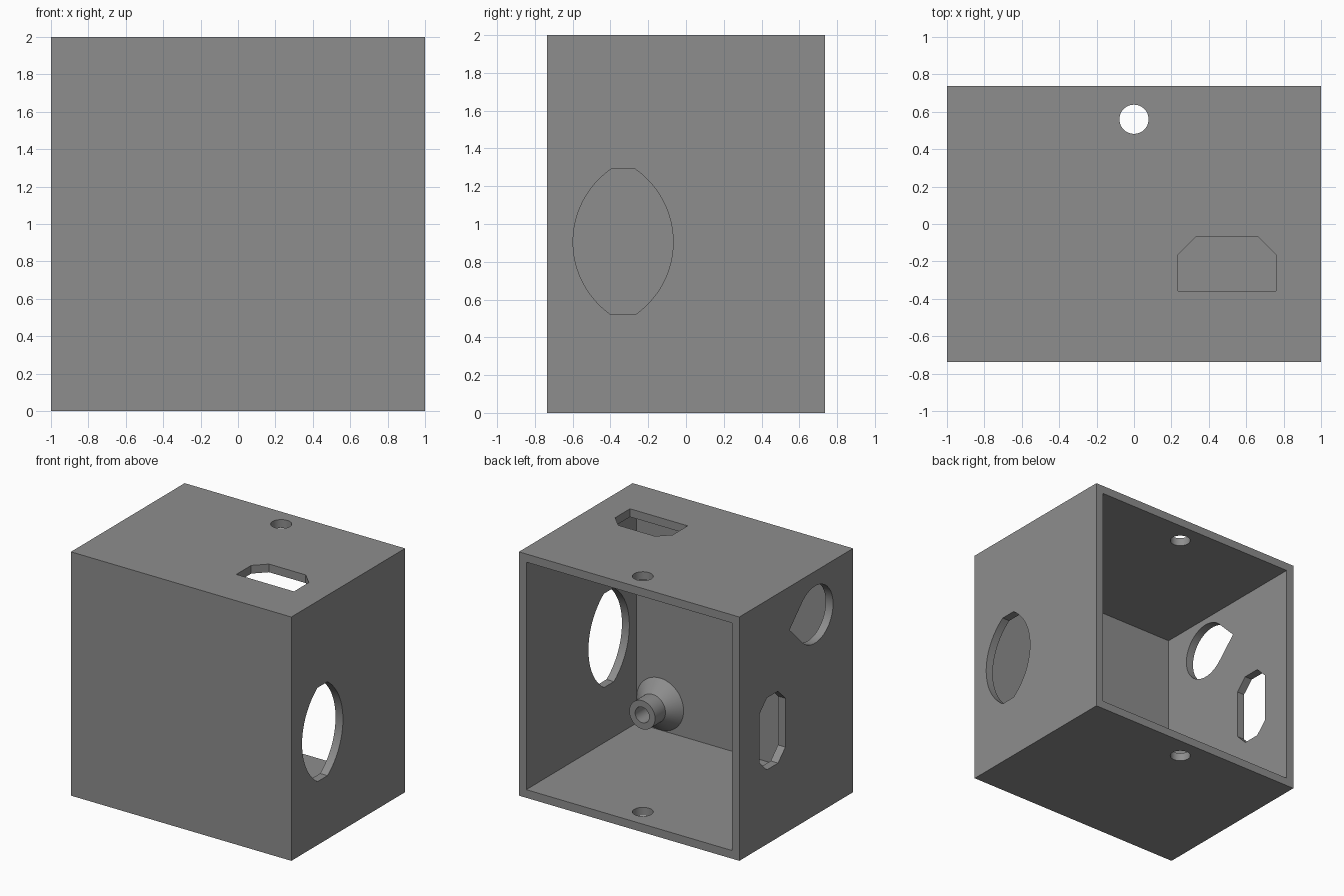
import bpy, bmesh, math
from mathutils import Vector

if "Cube" in bpy.data.objects:
    bpy.data.objects.remove(bpy.data.objects["Cube"])

grey = bpy.data.materials.new("mid_grey")
grey.diffuse_color = (0.27, 0.27, 0.27, 1)
grey.use_nodes = True
grey.node_tree.nodes["Principled BSDF"].inputs["Base Color"].default_value = grey.diffuse_color

W, D, H, T = 1.0, 0.737, 2.0, 0.067   # half width, half depth, height, wall
FRONT_IN = -0.693                     # inner face of the thin front wall


def make_object(name, bm):
    bmesh.ops.recalc_face_normals(bm, faces=bm.faces)
    mesh = bpy.data.meshes.new(name)
    bm.to_mesh(mesh)
    bm.free()
    mesh.materials.append(grey)
    ob = bpy.data.objects.new(name, mesh)
    bpy.context.collection.objects.link(ob)
    return ob


def block(name, lo, hi):
    bm = bmesh.new()
    bmesh.ops.create_cube(bm, size=1)
    for v in bm.verts:
        v.co = Vector([lo[i] if v.co[i] < 0 else hi[i] for i in range(3)])
    return make_object(name, bm)


def prism(name, outline, axis, start, end):
    """Extrude a 2D outline along x (outline in y, z) or z (outline in x, y)."""
    place = (lambda a, b, d: (d, a, b)) if axis == 'X' else (lambda a, b, d: (a, b, d))
    bm = bmesh.new()
    face = bm.faces.new([bm.verts.new(place(a, b, start)) for a, b in outline])
    out = bmesh.ops.extrude_face_region(bm, geom=[face])
    move = Vector(place(0, 0, end - start))
    bmesh.ops.translate(bm, vec=move, verts=[g for g in out['geom'] if isinstance(g, bmesh.types.BMVert)])
    return make_object(name, bm)


def cut(ob, cutter):
    cutter.hide_render = True
    mod = ob.modifiers.new(cutter.name, 'BOOLEAN')
    mod.operation, mod.solver, mod.object = 'DIFFERENCE', 'EXACT', cutter
    bpy.context.view_layer.objects.active = ob
    bpy.ops.object.modifier_apply(modifier=mod.name)
    bpy.data.objects.remove(cutter)


def arc(cx, cy, r, a0, a1, n):
    return [(cx + r * math.cos(math.radians(a0 + (a1 - a0) * i / n)),
             cy + r * math.sin(math.radians(a0 + (a1 - a0) * i / n))) for i in range(n + 1)]


# open-backed box
box = block("box_shell", (-W, -D, 0), (W, D, H))
cut(box, block("cavity", (-W + T, FRONT_IN, T), (W - T, D + 0.2, H - T)))

# lens-shaped window with flat ends in the right wall
cy, cz, half, r = -0.333, 0.905, 0.265, 0.47
a = math.degrees(math.asin(0.385 / r))
lens = arc(cy - half + r, cz, r, 180 - a, 180 + a, 24) + arc(cy + half - r, cz, r, -a, a, 24)
cut(box, prism("lens_window", lens, 'X', 0.8, 1.2))

# teardrop window in the left wall
y, z, r = -0.244, 1.645, 0.234
drop = arc(y, z, r, 45, 315, 40) + [(y + r * math.sqrt(2), z)]
cut(box, prism("teardrop_window", drop, 'X', -1.2, -0.8))

# slot with four chamfered corners in the left wall
y0, y1, z0, z1, c = 0.14, 0.475, 0.61, 1.20, 0.095
slot = [(y0 + c, z0), (y1 - c, z0), (y1, z0 + c), (y1, z1 - c),
        (y1 - c, z1), (y0 + c, z1), (y0, z1 - c), (y0, z0 + c)]
cut(box, prism("side_slot", slot, 'X', -1.2, -0.8))

# slot with two chamfered corners in the top
x0, x1, y0, y1 = 0.235, 0.758, -0.357, -0.069
slot = [(x0, y0), (x1, y0), (x1, y1 - c), (x1 - c, y1), (x0 + c, y1), (x0, y1 - c)]
cut(box, prism("top_slot", slot, 'Z', 1.8, 2.2))

# aligned round holes through top and bottom
cut(box, prism("screw_hole", arc(0, 0.56, 0.078, 0, 352.5, 47), 'Z', -0.2, 2.2))

# hollow boss with a conical foot, standing on the inside of the front wall
profile = [(0.213, FRONT_IN - 0.01), (0.213, FRONT_IN), (0.117, -0.595), (0.117, -0.46),
           (0.064, -0.46), (0.064, FRONT_IN + 0.001), (0, FRONT_IN + 0.001)]
bm = bmesh.new()
verts = [bm.verts.new((0.72 + r, y, 0.28)) for r, y in profile]
edges = [bm.edges.new(p) for p in zip(verts, verts[1:])]
bmesh.ops.spin(bm, geom=verts + edges, cent=(0.72, 0, 0.28), axis=(0, 1, 0),
               angle=2 * math.pi, steps=48, use_duplicate=False)
bmesh.ops.remove_doubles(bm, verts=bm.verts, dist=1e-4)
boss = make_object("mounting_boss", bm)

# smooth curved walls, crisp edges
for ob in (box, boss):
    bpy.ops.object.select_all(action='DESELECT')
    ob.select_set(True)
    bpy.context.view_layer.objects.active = ob
    bpy.ops.object.shade_smooth_by_angle(angle=math.radians(30))
